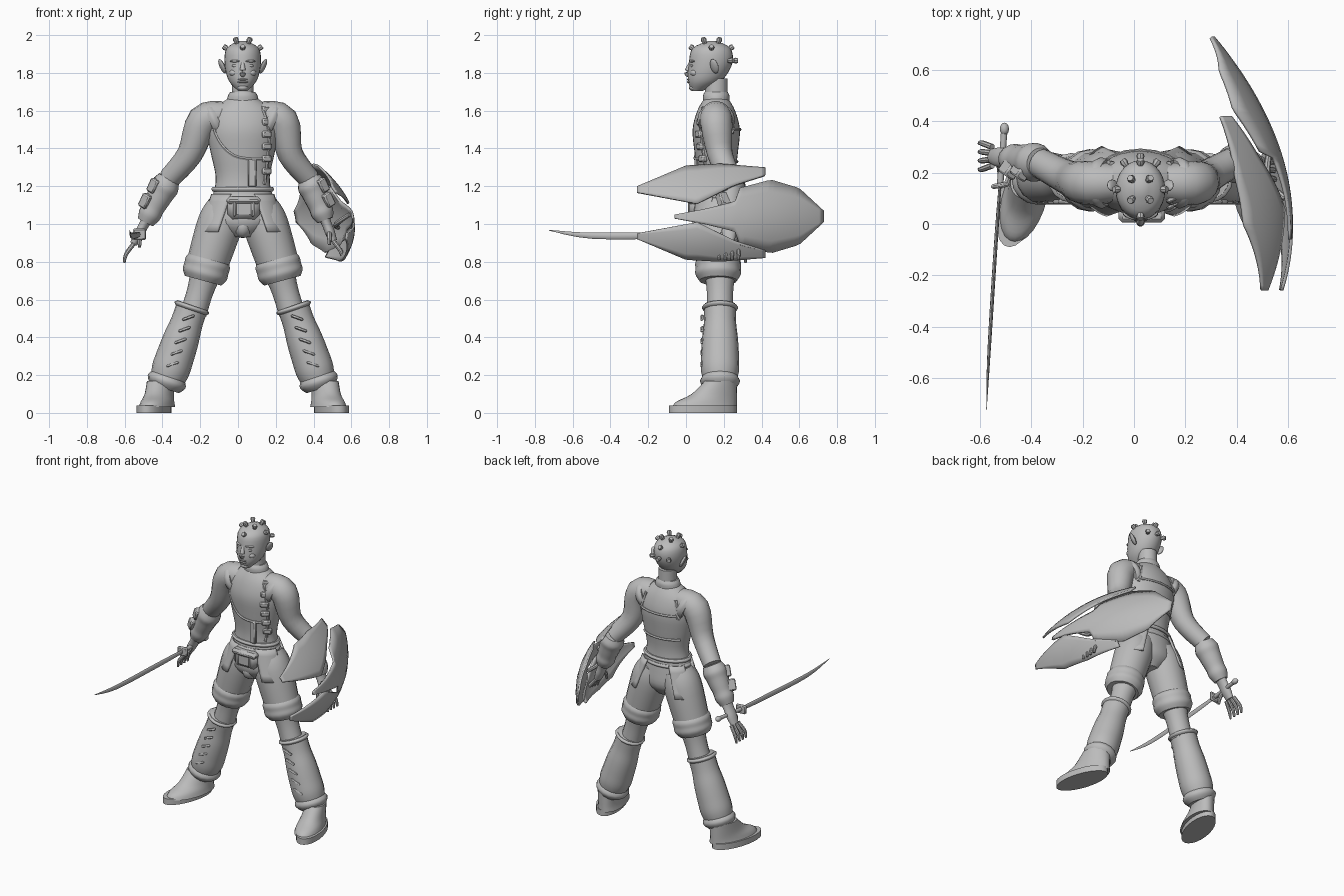
import bpy, bmesh
from math import sin, cos, pi, sqrt, tau
from mathutils import Vector

if "Cube" in bpy.data.objects:
    bpy.data.objects.remove(bpy.data.objects["Cube"])

grey = bpy.data.materials.new("plain grey")
grey.use_nodes = True
grey.diffuse_color = (.5, .5, .5, 1)
grey.node_tree.nodes["Principled BSDF"].inputs["Base Color"].default_value = grey.diffuse_color
CX, CY = .025, .16              # body axis
made = []


def finish(name, bm, location=(0, 0, 0), rotation=(0, 0, 0), solid=0, bevel=0):
    bmesh.ops.recalc_face_normals(bm, faces=bm.faces)
    mesh = bpy.data.meshes.new(name)
    bm.to_mesh(mesh)
    bm.free()
    mesh.materials.append(grey)
    part = bpy.data.objects.new(name, mesh)
    bpy.context.collection.objects.link(part)
    part.location, part.rotation_euler = location, rotation
    if solid:
        part.modifiers.new("thickness", 'SOLIDIFY').thickness = solid
    if bevel:
        part.modifiers.new("soft edge", 'BEVEL').width = bevel
    made.append(part)
    return part


def mix(row, other, t):
    return [p + (q - p) * t for p, q in zip(row, other)]


def spline(rows, steps):
    """Smoothly resample rows of numbers."""
    out = []
    for i in range(len(rows) - 1):
        before, after = rows[max(i - 1, 0)], rows[min(i + 2, len(rows) - 1)]
        for k in range(steps):
            t = k / steps
            out.append([b + t / 2 * (c - a + t * (2*a - 5*b + 4*c - d + t * (3*(b - c) + d - a)))
                        for a, b, c, d in zip(before, rows[i], rows[i + 1], after)])
    return out + [list(rows[-1])]


def loft(name, rows, sides=24, steps=4, along=False, arc=None, solid=0):
    """Skin ellipses given as x, y, z, rx, ry; along turns them with the path."""
    rows = spline(rows, steps)
    bm = bmesh.new()
    rings = []
    start, end = arc or (0, tau)
    for i, (x, y, z, rx, ry) in enumerate(rows):
        path = Vector(rows[min(i + 1, len(rows) - 1)][:3]) - Vector(rows[max(i - 1, 0)][:3])
        ring = []
        for k in range(sides):
            angle = start + (end - start) * k / (sides - bool(arc))
            spoke = Vector((rx * cos(angle), ry * sin(angle), 0))
            if along:
                spoke.rotate(path.to_track_quat('Z', 'Y'))
            ring.append(bm.verts.new(spoke + Vector((x, y, z))))
        rings.append(ring)
    for low, high in zip(rings, rings[1:]):
        for k in range(sides - bool(arc)):
            j = (k + 1) % sides
            bm.faces.new((low[k], low[j], high[j], high[k]))
    if not arc:
        bm.faces.new(rings[0])
        bm.faces.new(rings[-1])
    return finish(name, bm, solid=solid)


def tube(name, points, radii, flat=1, sides=16, steps=4):
    """Round limb; two points are divided evenly among the radii."""
    if len(points) == 2:
        last = len(radii) - 1
        points = [mix(*points, i / last) for i in range(last + 1)]
    return loft(name, [(*p, r * flat, r) for p, r in zip(points, radii)], sides, steps, along=True)


def upright(name, rows, y=CY, **options):
    """Loft of z, rx, ry rows on the body axis."""
    return loft(name, [(CX, y, *row) for row in rows], **options)


def ball(name, location, size, rotation=(0, 0, 0)):
    bm = bmesh.new()
    bmesh.ops.create_uvsphere(bm, u_segments=12, v_segments=8, radius=1)
    bmesh.ops.scale(bm, vec=size, verts=bm.verts)
    finish(name, bm, location, rotation)


def box(name, location, size, rotation=(0, 0, 0), bevel=.007):
    bm = bmesh.new()
    bmesh.ops.create_cube(bm, size=1)
    bmesh.ops.scale(bm, vec=size, verts=bm.verts)
    finish(name, bm, location, rotation, bevel=bevel)


# Trunk
TORSO = [(1.15, .155, .105), (1.25, .143, .1), (1.38, .17, .115), (1.5, .188, .125),
         (1.6, .16, .1), (1.67, .07, .06)]
upright("torso", TORSO, sides=32)
upright("hips", [(1.2, .145, .1), (1.1, .17, .115), (1, .165, .12), (.93, .06, .07)])
upright("neck", [(1.6, .06, .06), (1.77, .056, .06)])
upright("collar", [(1.65, .085, .07), (1.68, .078, .07), (1.7, .065, .06)])
for z in (1.145, 1.185):
    upright("belt", [(z - .012, .16, .11), (z, .166, .118), (z + .012, .158, .11)])


def on_torso(x, z, side):
    """Point on the front (side -1) or back (side 1) of the torso."""
    for a, b in zip(TORSO, TORSO[1:]):
        if a[0] <= z <= b[0]:
            _, rx, ry = mix(a, b, (z - a[0]) / (b[0] - a[0]))
            return x, CY + side * ry * sqrt(max(0, 1 - ((x - CX) / rx) ** 2)), z


def piping(name, points, side, r=.009):
    path = [on_torso(x, z, side) for x, z in spline(points, 6)]
    tube(name, path, [r] * len(path), sides=6, steps=1)


# Vest edges, straps and buckles
piping("vest_front_edge", [(-.11, 1.62), (-.12, 1.48), (-.02, 1.36), (.16, 1.34)], -1)
piping("vest_side_edge", [(.13, 1.62), (.165, 1.45), (.14, 1.21)], -1)
piping("back_yoke_edge", [(-.12, 1.5), (.17, 1.5)], 1)
piping("back_hem", [(-.11, 1.33), (.16, 1.33)], 1)
for s in (-1, 1):
    piping("back_shoulder_strap", [(CX + s * .11, 1.6), (CX + s * .14, 1.48)], 1, r=.012)
for i in range(6):
    box("vest_buckle", on_torso(.15, 1.28 + i * .065, -1), (.055, .03, .035), (0, 0, .5))
box("front_strap", (.075, .055, 1.27), (.045, .02, .15))

# Belt pouch
box("belt_pouch", (.03, .055, 1.085), (.17, .075, .12), bevel=.025)
box("pouch_flap", (.03, .035, 1.125), (.18, .06, .04), bevel=.015)
for x in (-.02, .08):
    box("pouch_strap", (x, .017, 1.09), (.022, .015, .1))
ball("front_gusset", (CX, .1, .985), (.05, .06, .06))

# Head and face
loft("head", [(CX, .06, 1.705, .025, .03), (CX, .1, 1.76, .075, .09), (CX, .13, 1.85, .096, .115),
              (CX, .135, 1.93, .085, .1), (CX, .14, 1.97, .02, .02)], sides=28)
tube("nose", [(CX, .025, 1.855), (CX, .006, 1.8), (CX, .025, 1.785)], (.009, .016, .008))
for z in (1.752, 1.765):
    ball("lip", (CX, .019, z), (.028, .013, .007))
ball("chin", (CX, .04, 1.722), (.03, .025, .018))
for s, side in ((-1, "right"), (1, "left")):
    ball(side + "_eye", (CX + s * .038, .034, 1.838), (.019, .012, .009))
    ball(side + "_brow", (CX + s * .04, .032, 1.862), (.03, .012, .007), (0, 0, s * .4))
    ball(side + "_cheek", (CX + s * .045, .048, 1.8), (.026, .025, .02))
    ball(side + "_ear", (CX + s * .108, .15, 1.835), (.012, .024, .042), (0, s * .45, s * -.5))

# Knobs on the scalp, in rings of rising angle
crown = [(1.1, pi / 4 + k * pi / 2) for k in range(4)]
middle = [(.6, k * pi / 2) for k in range(4)]
nape = [(0, pi / 2 + turn) for turn in (-.6, 0, .6)]
for rise, turn in crown + middle + nape:
    ray = Vector((cos(rise) * cos(turn), cos(rise) * sin(turn), sin(rise)))
    base = Vector((CX, .135, 1.865)) + ray * Vector((.09, .105, .1))
    tube("scalp_knob", [base, base + ray * .035], (.012, .012, .016, .012), sides=8, steps=1)

for s, side in ((-1, "right"), (1, "left")):
    def at(out, y, z):
        return Vector((CX + s * out, y, z))

    # Leg
    knee, boot_top, ankle = at(.19, .18, .76), at(.265, .18, .57), at(.415, .18, .13)
    tube(side + "_thigh", [at(.08, .17, 1.1), at(.12, .17, 1), at(.19, .17, .78)], (.1, .12, .11))
    tube(side + "_shorts_cuff", [at(.175, .17, .83), at(.21, .17, .7)], (.1, .12, .12, .12, .1))
    tube(side + "_knee", [knee, at(.26, .18, .53)], (.085, .07, .07))
    tube(side + "_boot", [boot_top, ankle], (.085, .085, .095, .1, .1, .075))
    shin = ankle - boot_top
    tube(side + "_boot_rim", [boot_top, boot_top + shin * .06], (.08, .095, .095, .085), steps=2)
    tube(side + "_ankle_strap", [boot_top + shin * .85, ankle], (.09, .105, .1, .08), steps=2)
    for i in range(5):
        x, y, z = boot_top + shin * (.15 + i * .14)
        box(side + "_boot_lace", (x, y - .095, z), (.07, .02, .014), (.3, s * .35, 0))

    # Shoe, turned outward by a slant
    heel = .27
    shoe = loft(side + "_shoe", [(*at(.44, heel - length, z), width, length) for z, width, length in
                ((.03, .09, .172), (.06, .082, .16), (.1, .073, .12), (.17, .07, .085))])
    sole = loft(side + "_sole", [(*at(.455, heel - .18, z), .084, .18) for z in (0, .04)], steps=1)
    for part in (shoe, sole):
        for v in part.data.vertices:
            v.co.x += s * (CY - v.co.y) * .22

    # Pockets hugging the thigh, front and back
    for name, facing, reach in (("_pocket_flap", -1, .55), ("_back_pocket", 1, .4)):
        middle = pi / 2 * facing - s * facing * pi / 4
        loft(side + name, [(*at(.03, .165, 1.16), .14, .115), (*at(.1, .17, .96), .136, .145)],
             sides=10, arc=(middle - reach, middle + reach), solid=.012)

    # Arm; the left elbow is held closer in
    tuck = 1 if s < 0 else .9
    elbow = at(.39 * tuck, .237, 1.24)
    wrist = at(.515, .255, 1.01) if s < 0 else at(.437, .23, 1.02)
    tube(side + "_arm", [at(.1, CY, 1.575), at(.21, CY, 1.545), at(.28 * tuck, .18, 1.37), elbow],
         (.075, .086, .068, .058))
    tube(side + "_armhole_trim", [at(.13, CY, 1.56), at(.175, CY, 1.54)], (.09, .1, .09))
    reach = wrist - elbow
    tube(side + "_bracer", [elbow, wrist], (.06, .076, .07, .065, .06, .06, .045))
    for t in (.25, .6):
        box(side + "_bracer_plate", elbow + reach * t + Vector((s * .045, -.035, .02)),
            (.05, .06, .075), (0, s * -.5, s * .6))

    # Hand
    knuckle = wrist + reach * .5
    tube(side + "_palm", [wrist - reach * .1, knuckle], (.03, .026, .026, .02), flat=1.5)
    for i in range(4):
        root = knuckle + Vector((0, (i - 1.5) * .024, 0))
        joint = root + Vector((s * .04, (i - 1.5) * .01, -.055))
        tip = joint + Vector((s * .01, 0, -.045))
        tube(side + "_finger", [root, joint, tip], (.012, .011, .007), sides=8)
    root = wrist + reach * .25
    tube(side + "_thumb", [root, root + Vector((0, -.05, -.03)), root + Vector((0, -.065, -.075))],
         (.015, .013, .008), sides=8)

# Curved sword
guard = Vector((-.522, .15, .945))
pommel = Vector((-.505, .37, .957))
tube("sword_blade", [(-.575, -.725, .967), (-.565, -.5, .938), (-.54, -.1, .94), guard],
     (.002, .016, .018, .014), flat=.4, sides=8)
tube("sword_grip", [guard, pommel], (.013, .012, .013), sides=10)
ball("sword_pommel", pommel, (.018, .025, .018))
box("sword_guard", guard, (.07, .02, .06), (0, 0, .15))


# Broken shield: shards between two edges, wrapped on one curved surface
def height(edge, y):
    for a, b in zip(edge, edge[1:]):
        if y <= b[0]:
            return mix(a, b, (y - a[0]) / (b[0] - a[0]))[1]
    return edge[-1][1]


def shard(name, outer, inner, middle, flip=1):
    bm = bmesh.new()
    columns = []
    first, last = outer[0][0], outer[-1][0]
    for i in range(33):
        y = first + (last - first) * i / 32
        column = []
        for k in range(7):
            z = middle + flip * mix([height(inner, y)], [height(outer, y)], k / 6)[0]
            u, v = y - .1, z - 1.03
            x = .61 - .12 * u - .56 * u * u - .16 * v - 1.8 * v * v
            column.append(bm.verts.new((x, y, z)))
        columns.append(column)
    for a, b in zip(columns, columns[1:]):
        for k in range(6):
            bm.faces.new((a[k], b[k], b[k + 1], a[k + 1]))
    finish(name, bm, solid=.012)


outer = [(-.26, .14), (0, .25), (.18, .26), (.42, .24)]
inner = [(-.26, .11), (.06, .05), (.26, .15), (.42, .2)]
shard("shield_upper_shard", outer, inner, 1.06)
shard("shield_lower_shard", outer, inner, 1.06, flip=-1)
leaf = [(-.06, .01), (.1, .04), (.26, .08), (.28, .15), (.45, .195), (.6, .15), (.73, .03)]
shard("shield_rear_shard", leaf, [(y, -h) for y, h in leaf], 1.04)
tube("shield_grip", [(.59, .1, 1.05), (.52, .17, 1), (.53, .3, .98)], (.012, .014, .012), sides=8)

# Smooth shading with sharp edges kept
bpy.ops.object.select_all(action='DESELECT')
for part in made:
    part.select_set(True)
bpy.context.view_layer.objects.active = made[0]
bpy.ops.object.shade_smooth_by_angle(angle=.7)
